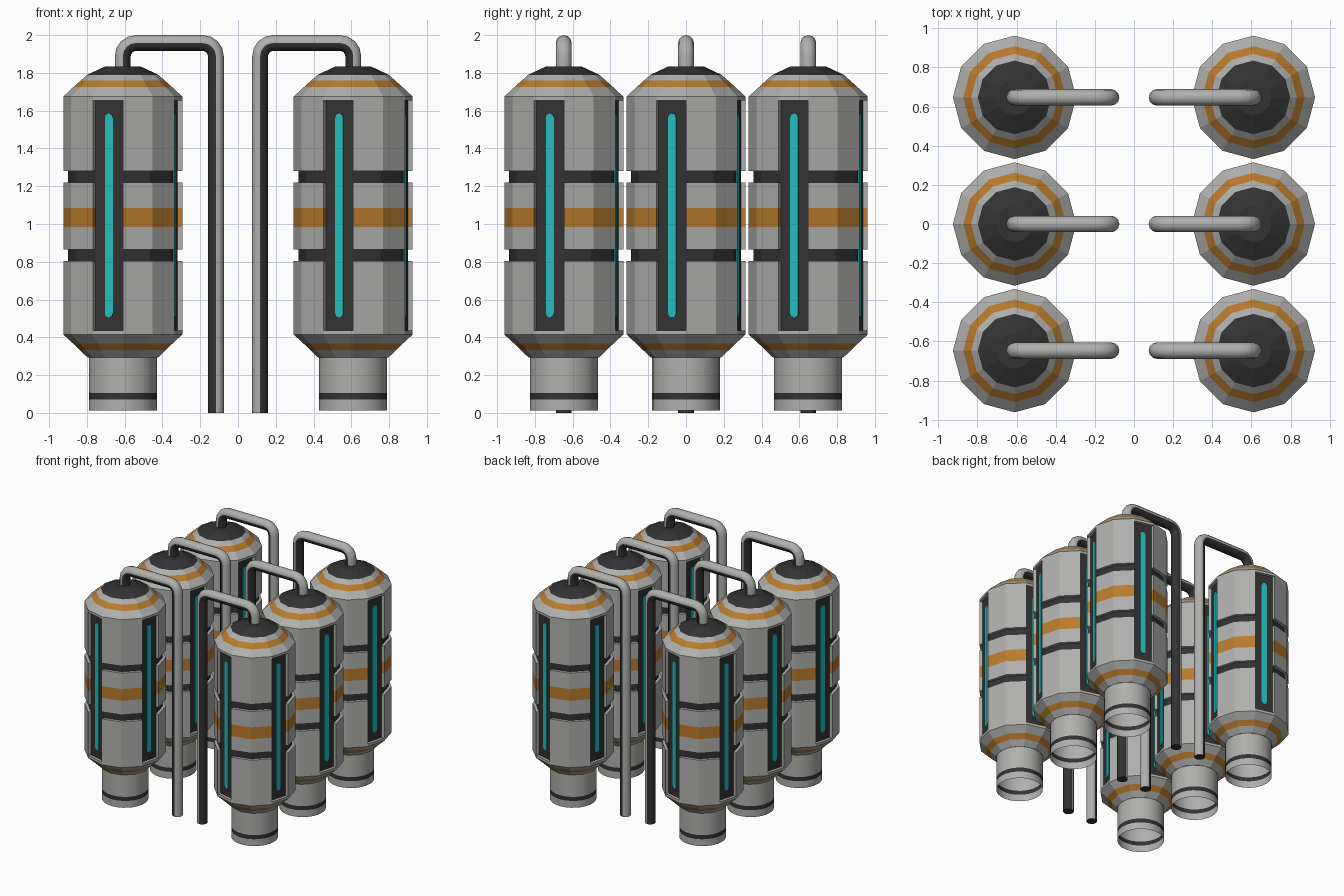
import bpy, bmesh, math

if "Cube" in bpy.data.objects:
    bpy.data.objects.remove(bpy.data.objects["Cube"])

def material(name, col):
    m = bpy.data.materials.new(name)
    m.diffuse_color = (*col, 1)
    m.use_nodes = True
    m.node_tree.nodes["Principled BSDF"].inputs["Base Color"].default_value = m.diffuse_color
    return m

MATS = [material("light_grey", (0.43, 0.43, 0.42)),
        material("dark_grey", (0.032, 0.032, 0.032)),
        material("orange", (0.48, 0.20, 0.027)),
        material("cyan", (0.018, 0.50, 0.50))]
GREY, DARK, ORANGE, CYAN = range(4)
R, R_IN = 0.315, 0.29
TANKS = [(sx * 0.61, y) for sx in (-1, 1) for y in (-0.647, 0, 0.647)]

def finish(bm, name, recalc=True):
    if recalc:
        bmesh.ops.recalc_face_normals(bm, faces=bm.faces)
    me = bpy.data.meshes.new(name)
    bm.to_mesh(me)
    bm.free()
    for m in MATS:
        me.materials.append(m)
    return me

def face(bm, verts, mat, smooth=False):
    f = bm.faces.new(verts)
    f.material_index = mat
    f.smooth = smooth

def lathe(name, profile, sides, smooth=False, cap_end=None):
    """profile: (radius, z, material of the band up to the next point)"""
    bm = bmesh.new()
    rings = [[bm.verts.new((r * math.cos(2 * math.pi * k / sides),
                            r * math.sin(2 * math.pi * k / sides), z))
              for k in range(sides)] for r, z, _ in profile]
    for i in range(len(rings) - 1):
        a, b = rings[i], rings[i + 1]
        for k in range(sides):
            n = (k + 1) % sides
            face(bm, (a[k], a[n], b[n], b[k]), profile[i][2], smooth)
    if cap_end is not None:
        face(bm, rings[-1], cap_end)
    return finish(bm, name, False)

def wall_panels():
    # raised two-facet plates between the light strips, in three tiers
    tiers = [[(0.43, GREY), (0.805, GREY)],
             [(0.865, GREY), (0.985, ORANGE), (1.085, GREY), (1.22, GREY)],
             [(1.28, GREY), (1.66, GREY)]]
    bm = bmesh.new()
    for q in range(4):
        angs = [math.radians(90 * q + d) for d in (0, 30, 60)]
        outline = [(R, a) for a in angs] + [(0.28, a) for a in reversed(angs)]
        for tier in tiers:
            rings = [[bm.verts.new((r * math.cos(a), r * math.sin(a), z))
                      for r, a in outline] for z, _ in tier]
            for i in range(len(rings) - 1):
                for k in range(6):
                    n = (k + 1) % 6
                    face(bm, (rings[i][k], rings[i][n], rings[i + 1][n], rings[i + 1][k]),
                         tier[i][1])
            face(bm, rings[0], GREY)
            face(bm, rings[-1], GREY)
    return finish(bm, "wall_panels")

def light_strips():
    # thin round-ended plates on the four recessed facets
    bm = bmesh.new()
    d0 = R_IN * math.cos(math.radians(15))
    h = 0.022
    outline = []
    for zc, start in ((1.585 - h, 0), (0.505 + h, 180)):
        for s in range(5):
            t = math.radians(start + 45 * s)
            outline.append((h * math.cos(t), zc + h * math.sin(t)))
    for q in range(4):
        a = math.radians(75 + 90 * q)
        c, s = math.cos(a), math.sin(a)
        back, front = [[bm.verts.new((d * c - u * s, d * s + u * c, z)) for u, z in outline]
                       for d in (d0 - 0.002, d0 + 0.006)]
        face(bm, front, CYAN)
        face(bm, back, CYAN)
        for k in range(len(outline)):
            n = (k + 1) % len(outline)
            face(bm, (back[k], back[n], front[n], front[k]), CYAN)
    return finish(bm, "light_strips")

def pipe_mesh():
    # path in the x-z plane; each point carries its outward direction
    r, bend, top, sides, seg = 0.042, 0.07, 1.958, 12, 4
    x0, x1 = -0.61, -0.117
    path = [((x0, 1.80), (-1, 0))]
    for cx, start in ((x0 + bend, 180), (x1 - bend, 90)):
        for s in range(seg + 1):
            t = math.radians(start - 90 * s / seg)
            d = (math.cos(t), math.sin(t))
            path.append(((cx + bend * d[0], top - bend + bend * d[1]), d))
    path.append(((x1, 0), (1, 0)))
    bm = bmesh.new()
    rings = []
    for (x, z), (dx, dz) in path:
        ring = []
        for k in range(sides):
            t = 2 * math.pi * k / sides
            u = r * math.cos(t)
            ring.append(bm.verts.new((x + u * dx, r * math.sin(t), z + u * dz)))
        rings.append(ring)
    for a, b in zip(rings, rings[1:]):
        for k in range(sides):
            n = (k + 1) % sides
            inner = math.cos(2 * math.pi * (k + 0.5) / sides) < 0
            face(bm, (a[k], a[n], b[n], b[k]), DARK if inner else GREY, True)
    face(bm, rings[-1], DARK)
    face(bm, rings[0], DARK)
    return finish(bm, "pipe")

parts = {
    # open-bottomed foot with a dark stripe, closed on the inside near the top
    "foot": lathe("foot", [(0.18, 0.012, GREY), (0.18, 0.07, DARK), (0.18, 0.105, GREY),
                           (0.18, 0.30, GREY)], 24, True, GREY),
    # lower funnel and rim
    "lower_funnel": lathe("lower_funnel", [(0.17, 0.292, GREY), (0.185, 0.292, GREY),
                          (0.228, 0.333, ORANGE), (0.264, 0.368, GREY), (R, 0.415, GREY),
                          (R, 0.437, GREY), (0.28, 0.437, GREY)], 12),
    # recessed dark core showing in the grooves
    "core": lathe("core", [(R_IN, 0.42, DARK), (R_IN, 1.67, DARK)], 12),
    # shoulder with orange ring and dark lid
    "shoulder": lathe("shoulder", [(0.28, 1.655, GREY), (R, 1.655, GREY), (R, 1.675, GREY),
                      (0.262, 1.724, ORANGE), (0.222, 1.76, GREY), (0.188, 1.79, DARK),
                      (0.092, 1.835, DARK)], 12, False, DARK),
    "wall_panels": wall_panels(),
    "light_strips": light_strips(),
}

def add(name, me, loc, rot=0):
    ob = bpy.data.objects.new(name, me)
    ob.location = loc
    ob.rotation_euler.z = rot
    bpy.context.collection.objects.link(ob)

pipe = pipe_mesh()
for i, (x, y) in enumerate(TANKS):
    for name, me in parts.items():
        add(f"{name}_{i + 1}", me, (x, y, 0))
    # the pipe is symmetric in y, so a half turn mirrors it
    add(f"pipe_{i + 1}", pipe, (0, y, 0), math.pi if x > 0 else 0)
